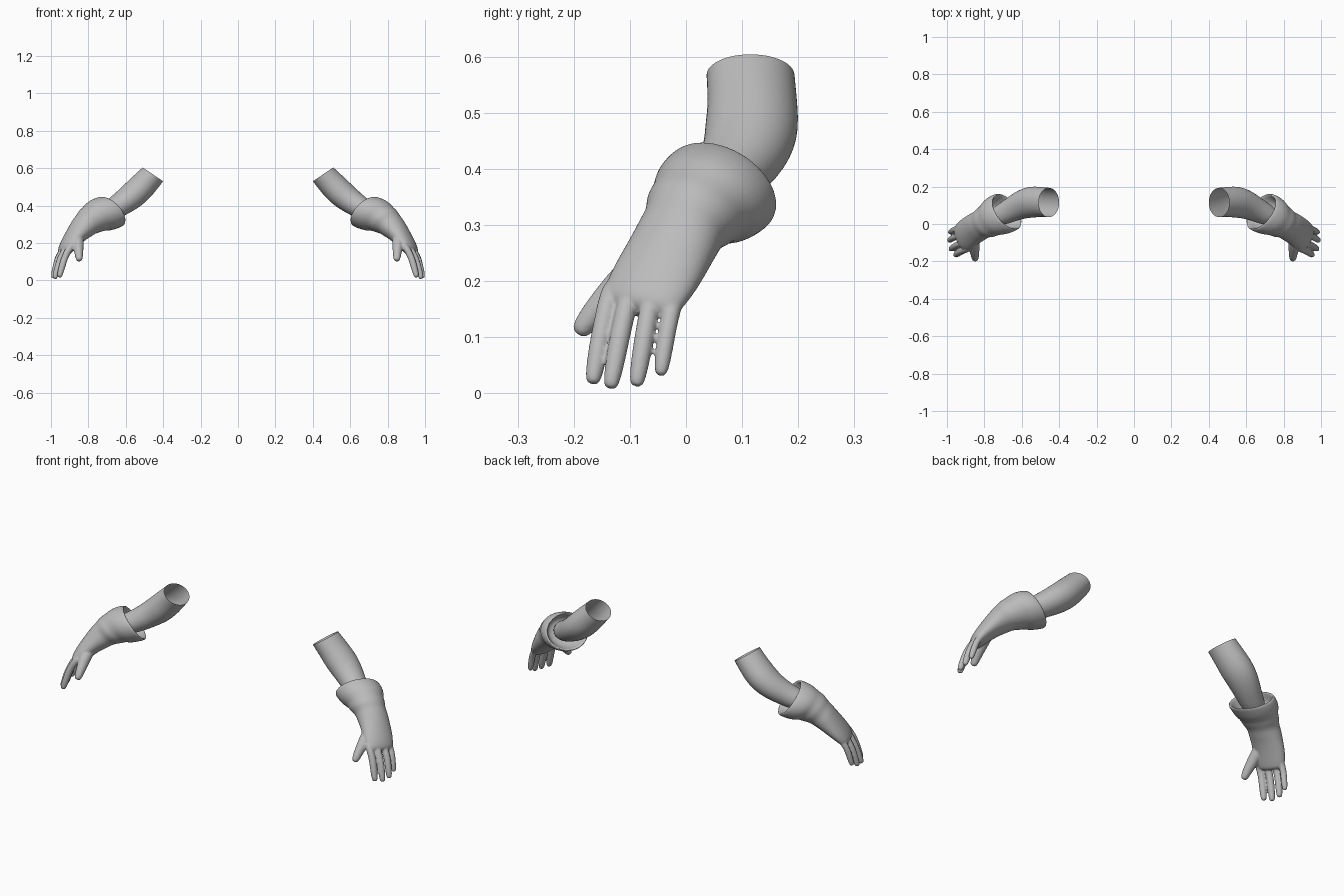
import bpy, bmesh, math
from mathutils import Vector as V

SIDES = 12
grey = bpy.data.materials.new("plain_grey")
grey.diffuse_color = (0.5, 0.5, 0.5, 1)


def tube(bm, sections, cap_start=True, cap_end=True, sides=SIDES):
    """Loft elliptical sections: (centre, axis, width direction, half width, half thickness)."""
    rings = []
    for c, n, w, hw, ht in sections:
        n = V(n).normalized()
        w = V(w)
        w = (w - n * w.dot(n)).normalized()
        t = w.cross(n)
        rings.append([bm.verts.new(V(c) + w * hw * math.cos(a) + t * ht * math.sin(a))
                      for a in (2 * math.pi * i / sides for i in range(sides))])
    for r, s in zip(rings, rings[1:]):
        for i in range(sides):
            j = (i + 1) % sides
            bm.faces.new((r[i], r[j], s[j], s[i]))
    if cap_start:
        bm.faces.new(rings[0][::-1])
    if cap_end:
        bm.faces.new(rings[-1])


def finger(bm, points, radii):
    """Round digit following a path, closed with a small rounded tip."""
    pts = [V(p) for p in points]
    secs = []
    for i, p in enumerate(pts):
        n = pts[min(i + 1, len(pts) - 1)] - pts[max(i - 1, 0)]
        secs.append((p, n, (0.4, 0.9, -0.1), radii[i], radii[i]))
    d = (pts[-1] - pts[-2]).normalized()
    secs.append((pts[-1] + d * 0.012, d, (0.4, 0.9, -0.1), radii[-1] * 0.6, radii[-1] * 0.6))
    tube(bm, secs, sides=8)


def finish(name, bm, remesh):
    bmesh.ops.recalc_face_normals(bm, faces=bm.faces)
    me = bpy.data.meshes.new(name)
    bm.to_mesh(me)
    bm.free()
    me.materials.append(grey)
    ob = bpy.data.objects.new(name, me)
    bpy.context.collection.objects.link(ob)
    sub = ob.modifiers.new("round", 'SUBSURF')
    sub.levels = sub.render_levels = 2
    if remesh:
        vox = ob.modifiers.new("fuse", 'REMESH')
        vox.mode = 'VOXEL'
        vox.voxel_size = 0.004
        vox.use_smooth_shade = True
        smo = ob.modifiers.new("soften", 'SMOOTH')
        smo.factor = 0.5
        smo.iterations = 4
    ob.modifiers.new("other_side", 'MIRROR').use_mirror_merge = False
    for p in me.polygons:
        p.use_smooth = True


# Forearms: open sleeves bending at the elbow, ending inside the cuffs
bm = bmesh.new()
tube(bm, [
    ((0.455, 0.115, 0.567), (0.56, 0, -0.83), (0, 1, 0), 0.082, 0.069),
    ((0.500, 0.119, 0.517), (0.60, 0, -0.80), (0, 1, 0), 0.083, 0.075),
    ((0.550, 0.118, 0.465), (0.68, -0.15, -0.70), (0.1, 1, 0), 0.089, 0.078),
    ((0.605, 0.103, 0.422), (0.72, -0.35, -0.58), (0.3, 1, 0), 0.080, 0.070),
    ((0.670, 0.068, 0.378), (0.72, -0.42, -0.55), (0.4, 1, 0), 0.064, 0.060),
    ((0.750, 0.030, 0.340), (0.72, -0.42, -0.55), (0.4, 1, 0), 0.056, 0.054),
], cap_start=False)
finish("forearms", bm, False)

# Gloves: hollow flared cuff, creased wrist, flat palm
bm = bmesh.new()
CUFF, CW = (0.65, -0.48, -0.59), (0.56, 0.82, -0.04)
WRIST, WW = (0.60, -0.42, -0.68), (0.50, 0.87, -0.10)
PALM, PW = (0.50, -0.36, -0.79), (0.40, 0.91, -0.15)
tube(bm, [
    ((0.745, 0.035, 0.343), CUFF, CW, 0.070, 0.064),   # inside of the cuff
    ((0.705, 0.054, 0.357), CUFF, CW, 0.094, 0.086),
    ((0.683, 0.065, 0.367), CUFF, CW, 0.104, 0.093),
    ((0.676, 0.068, 0.369), CUFF, CW, 0.112, 0.101),   # rim
    ((0.684, 0.064, 0.366), CUFF, CW, 0.119, 0.106),
    ((0.712, 0.052, 0.356), CUFF, CW, 0.119, 0.106),
    ((0.742, 0.036, 0.343), CUFF, CW, 0.112, 0.102),
    ((0.764, 0.024, 0.332), WRIST, CW, 0.096, 0.091),  # fold under the cuff
    ((0.788, 0.010, 0.318), WRIST, WW, 0.095, 0.087),
    ((0.810, 0.000, 0.302), WRIST, WW, 0.081, 0.073),  # wrist crease
    ((0.832, -0.012, 0.281), WRIST, WW, 0.084, 0.069),
    ((0.863, -0.031, 0.246), PALM, PW, 0.084, 0.057),
    ((0.895, -0.055, 0.205), PALM, PW, 0.087, 0.046),
    ((0.922, -0.078, 0.165), PALM, PW, 0.081, 0.036),
    ((0.934, -0.086, 0.142), PALM, PW, 0.066, 0.024),
])

# Four fingers: knuckle, middle joint and tip
for base, joint, tip, r in [
    ((0.902, -0.137, 0.170), (0.938, -0.155, 0.085), (0.953, -0.165, 0.027), 0.0195),
    ((0.920, -0.102, 0.170), (0.960, -0.121, 0.085), (0.978, -0.133, 0.019), 0.0195),
    ((0.935, -0.062, 0.165), (0.972, -0.077, 0.085), (0.986, -0.087, 0.023), 0.0190),
    ((0.945, -0.024, 0.155), (0.972, -0.037, 0.090), (0.983, -0.044, 0.042), 0.0170),
]:
    root = V(base) + (V(base) - V(joint)) * 0.35 + V((-0.012, 0.006, 0))
    mid = (V(base) + V(joint)) / 2 + V((0.004, 0, 0.002))
    finger(bm, [root, base, mid, joint, tip], [r, r * 1.06, r, r * 1.03, r * 0.88])

# Thumb
finger(bm, [(0.858, -0.060, 0.240), (0.856, -0.105, 0.205), (0.853, -0.142, 0.167),
            (0.850, -0.170, 0.136), (0.849, -0.186, 0.114)],
       [0.034, 0.035, 0.029, 0.024, 0.020])
finish("gloves", bm, True)
